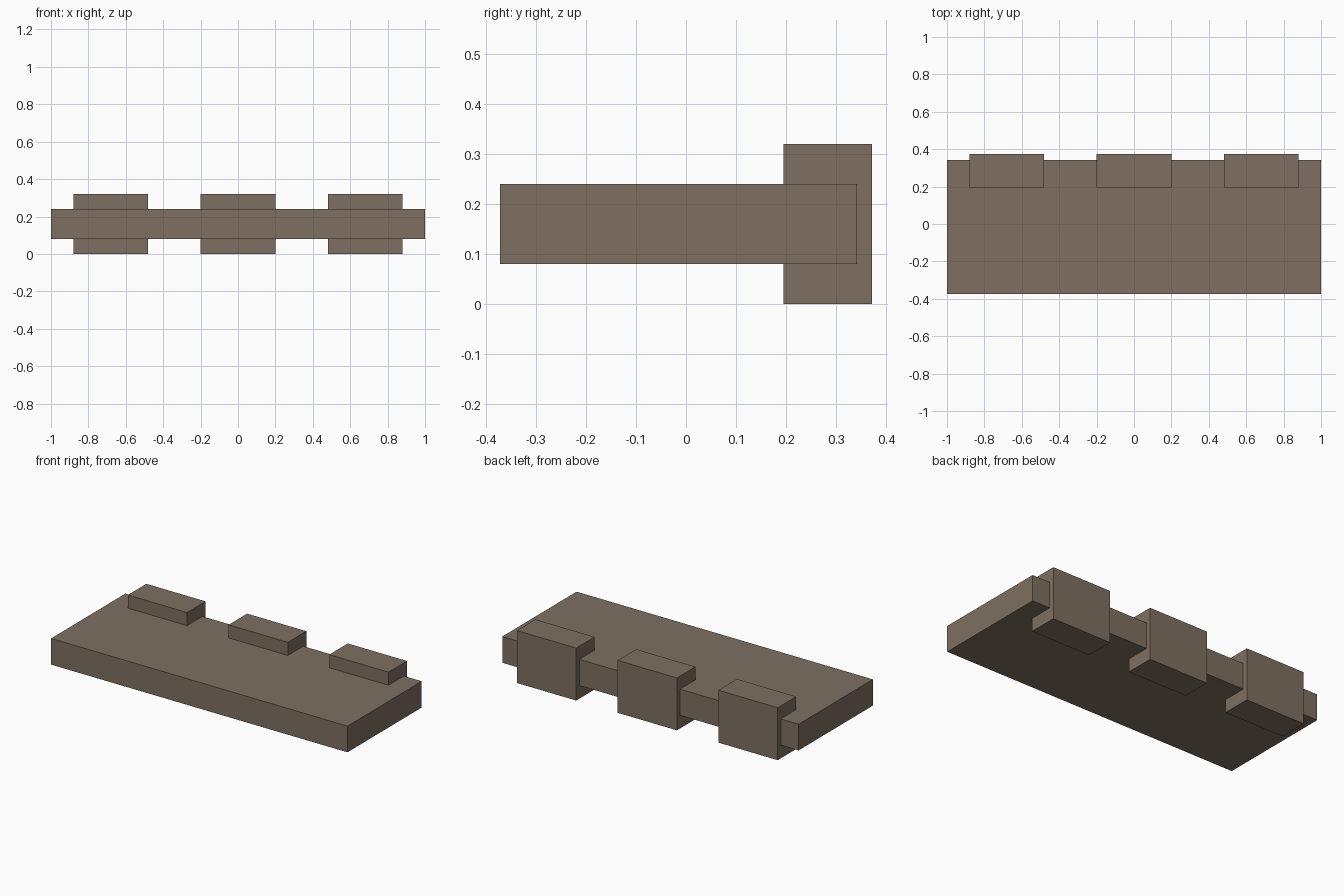
import bpy

default = bpy.data.objects.get("Cube")
if default:
    bpy.data.objects.remove(default, do_unlink=True)

# Single flat colour
brown = bpy.data.materials.new("warm_grey_brown")
brown.use_nodes = True
colour = (0.21, 0.16, 0.12, 1)
brown.diffuse_color = colour
brown.node_tree.nodes["Principled BSDF"].inputs["Base Color"].default_value = colour


def box(name, x, y, z):
    """Box spanning the given (low, high) ranges."""
    spans = (x, y, z)
    bpy.ops.mesh.primitive_cube_add(size=1, location=[(a + b) / 2 for a, b in spans])
    obj = bpy.context.object
    obj.name = name
    obj.scale = [b - a for a, b in spans]
    bpy.ops.object.transform_apply(location=False, rotation=False, scale=True)
    obj.data.materials.append(brown)
    return obj


# Flat slab
box("slab", (-1, 1), (-0.373, 0.343), (0.08, 0.24))

# Three blocks wrapping the back edge
for name, cx in (("right_block", -0.68), ("middle_block", 0), ("left_block", 0.68)):
    box(name, (cx - 0.2, cx + 0.2), (0.195, 0.373), (0, 0.32))
